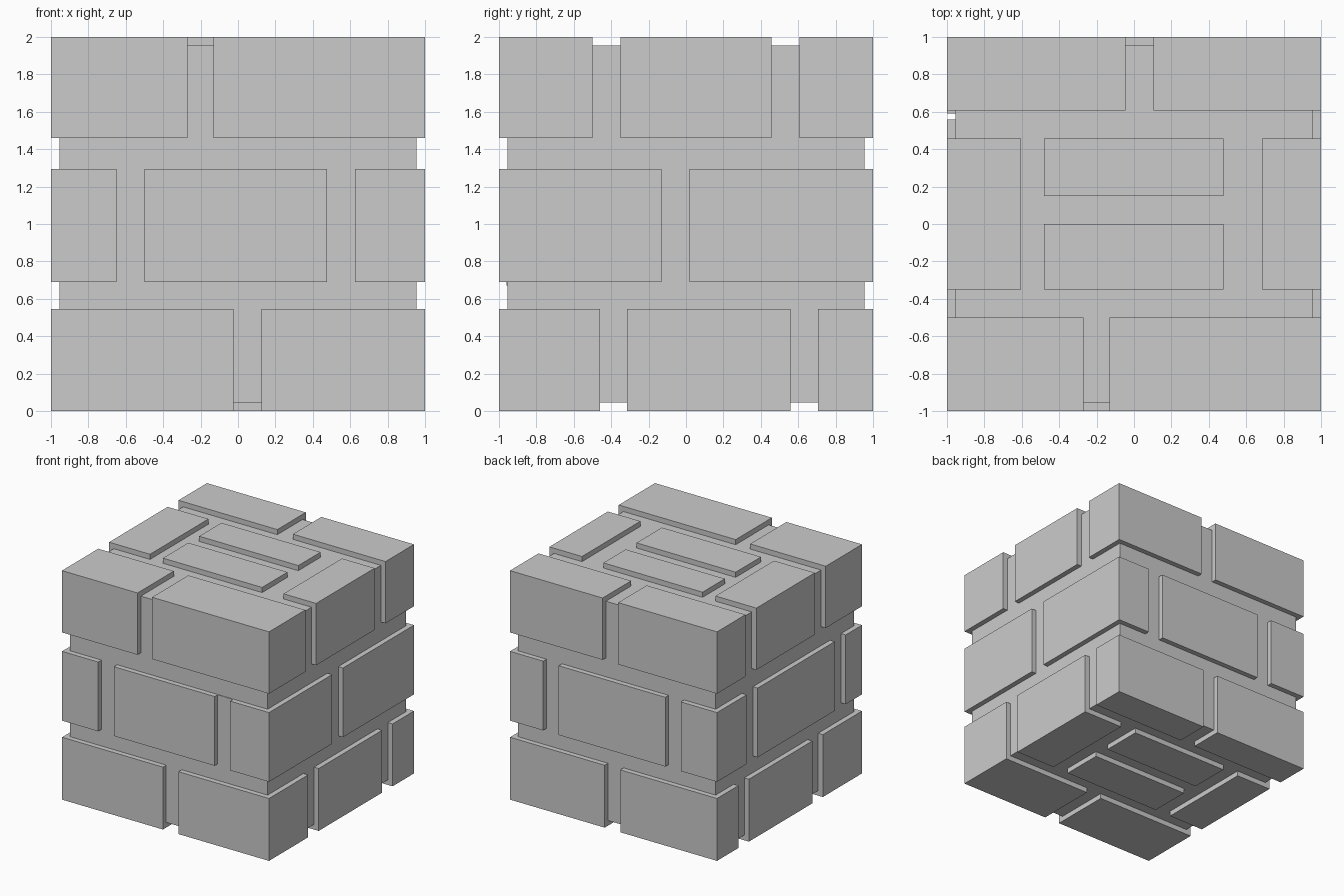
import bpy, bmesh
from mathutils import Vector

if "Cube" in bpy.data.objects:
    bpy.data.objects.remove(bpy.data.objects["Cube"])

CORE = 0.955      # half size of the mortar core
DEPTH = 0.2       # how far plain bricks reach into the core


def add_box(bm, x, y, z):
    lo, hi = Vector((x[0], y[0], z[0])), Vector((x[1], y[1], z[1]))
    verts = bmesh.ops.create_cube(bm, size=1)["verts"]
    for v in verts:
        v.co = (lo + hi) / 2 + v.co * (hi - lo)


def make_object(name, bm):
    mesh = bpy.data.meshes.new(name)
    bm.to_mesh(mesh)
    bm.free()
    obj = bpy.data.objects.new(name, mesh)
    bpy.context.collection.objects.link(obj)
    return obj


def add_row(bm, z, front, back, left, right, ldepth=DEPTH, rdepth=DEPTH):
    """One course of bricks; each side is given by its joints (start, end)."""
    # corner bricks
    add_box(bm, (-1, front[0][0]), (-1, left[0][0]), z)
    add_box(bm, (front[-1][1], 1), (-1, right[0][0]), z)
    add_box(bm, (-1, back[0][0]), (left[-1][1], 1), z)
    add_box(bm, (back[-1][1], 1), (right[-1][1], 1), z)
    # bricks between two joints
    if len(front) == 2:
        add_box(bm, (front[0][1], front[1][0]), (-1, -1 + DEPTH), z)
    if len(back) == 2:
        add_box(bm, (back[0][1], back[1][0]), (1 - DEPTH, 1), z)
    if len(left) == 2:
        add_box(bm, (-1, -1 + ldepth), (left[0][1], left[1][0]), z)
    if len(right) == 2:
        add_box(bm, (1 - rdepth, 1), (right[0][1], right[1][0]), z)


bricks_bm = bmesh.new()

# bottom course and the two bricks on the underside
side = [(-0.46, -0.315), (0.56, 0.705)]
add_row(bricks_bm, (0, 0.545), [(-0.025, 0.125)], [(-0.065, 0.085)],
        side, side, 0.345, 0.39)
for y in ((-0.315, 0.05), (0.20, 0.56)):
    add_box(bricks_bm, (-0.5, 0.455), y, (0, 0.2))

# middle course
add_row(bricks_bm, (0.69, 1.295),
        [(-0.65, -0.50), (0.475, 0.625)], [(-0.65, -0.50), (0.53, 0.68)],
        [(-0.775, -0.625), (0.44, 0.59)], [(-0.13, 0.02)])

# top course and the two bricks on the upper face
side = [(-0.50, -0.35), (0.457, 0.607)]
add_row(bricks_bm, (1.46, 2), [(-0.27, -0.13)], [(-0.045, 0.105)],
        side, side, 0.395, 0.315)
for y in ((-0.35, 0.0), (0.15, 0.457)):
    add_box(bricks_bm, (-0.48, 0.478), y, (1.8, 2))
bricks = make_object("bricks", bricks_bm)

# mortar core, fused with the bricks into one clean shell
core_bm = bmesh.new()
add_box(core_bm, (-CORE, CORE), (-CORE, CORE), (1 - CORE, 1 + CORE))
block = make_object("brick_block", core_bm)
mod = block.modifiers.new("fuse", "BOOLEAN")
mod.operation = "UNION"
mod.solver = "EXACT"
mod.object = bricks
bpy.context.view_layer.objects.active = block
bpy.ops.object.modifier_apply(modifier="fuse")
bpy.data.objects.remove(bricks, do_unlink=True)

# thin mortar patch in the right-hand front joint
patch_bm = bmesh.new()
add_box(patch_bm, (0.475, 0.645), (-0.96, -0.95), (0.67, 1.295))
make_object("mortar_patch", patch_bm)
